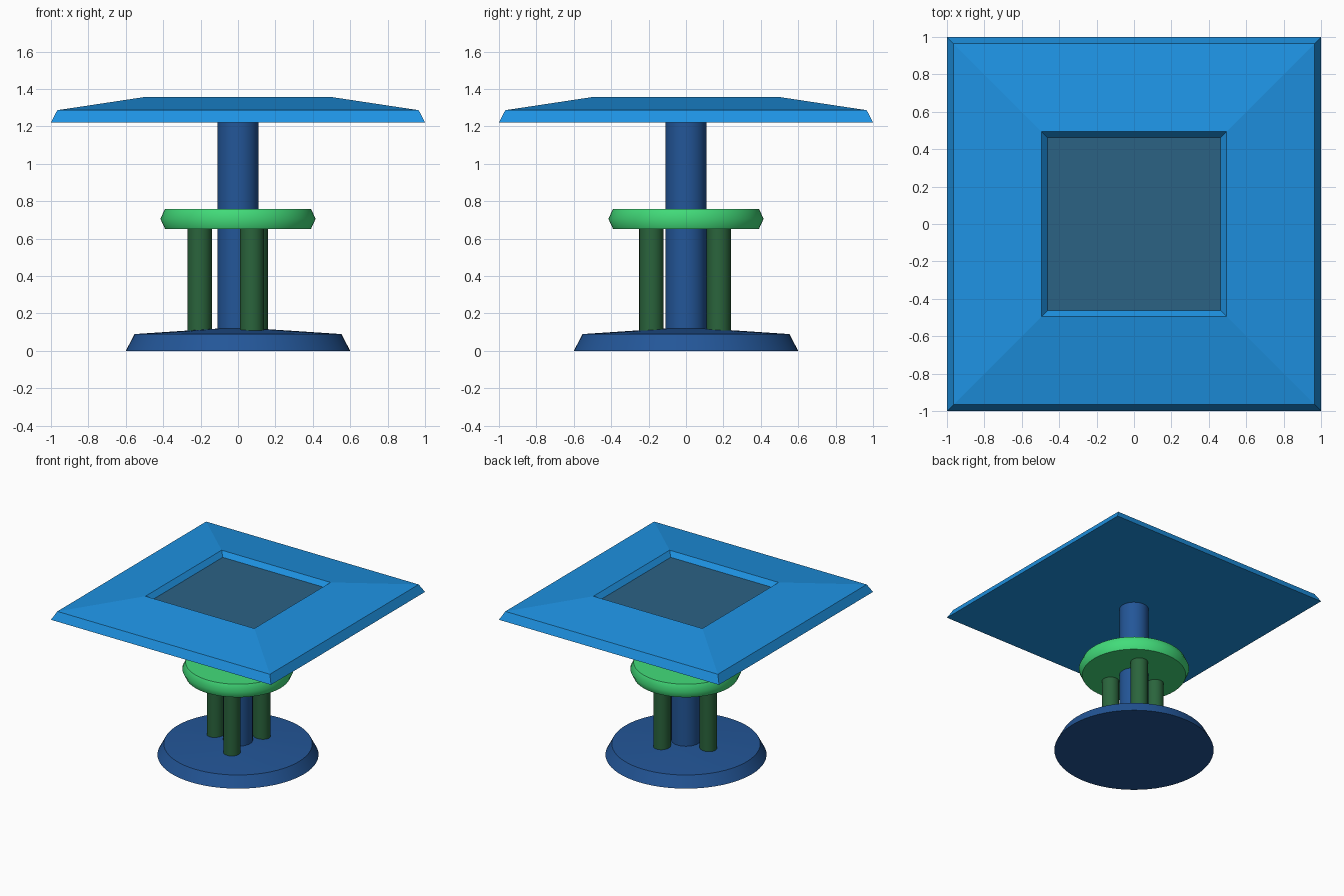
import bpy, bmesh, math

if "Cube" in bpy.data.objects:
    bpy.data.objects.remove(bpy.data.objects["Cube"])


def material(name, rgb):
    # 8-bit display colour converted to linear
    lin = [((c / 255 + 0.055) / 1.055) ** 2.4 for c in rgb]
    m = bpy.data.materials.new(name)
    m.diffuse_color = (*lin, 1)
    m.use_nodes = True
    m.node_tree.nodes["Principled BSDF"].inputs["Base Color"].default_value = m.diffuse_color
    return m


def lathe(name, profile, sides, mat, center=(0, 0), smooth=None):
    """Revolve (radius, z) points into a capped solid.
    With 4 sides the radius is the half width of a square."""
    scale, turn = (math.sqrt(2), math.pi / 4) if sides == 4 else (1, 0)
    bm = bmesh.new()
    rings = []
    for r, z in profile:
        ring = []
        for i in range(sides):
            a = turn + math.tau * i / sides
            ring.append(bm.verts.new((r * scale * math.cos(a), r * scale * math.sin(a), z)))
        rings.append(ring)
    for low, high in zip(rings, rings[1:]):
        for i in range(sides):
            j = (i + 1) % sides
            bm.faces.new((low[i], low[j], high[j], high[i]))
    bm.faces.new(rings[0][::-1])
    bm.faces.new(rings[-1])
    mesh = bpy.data.meshes.new(name)
    bm.to_mesh(mesh)
    bm.free()
    mesh.materials.append(mat)
    ob = bpy.data.objects.new(name, mesh)
    ob.location = (*center, 0)
    bpy.context.collection.objects.link(ob)
    if smooth:
        bpy.ops.object.select_all(action='DESELECT')
        ob.select_set(True)
        bpy.context.view_layer.objects.active = ob
        bpy.ops.object.shade_smooth_by_angle(angle=math.radians(smooth))
    return ob


navy = material("navy", (35, 86, 152))
blue = material("bright_blue", (30, 146, 226))
slate = material("slate_blue", (43, 98, 132))
green = material("green", (66, 220, 122))
dark_green = material("dark_green", (42, 100, 60))

# Round foot with a shallow cone on top
lathe("base", [(0.6, 0), (0.553, 0.09), (0.1, 0.12)], 64, navy, smooth=40)

# Central column
lathe("column", [(0.11, 0.1), (0.11, 1.23)], 32, navy, smooth=40)

# Three posts carrying the shelf
for n, spot in enumerate([(-0.205, 0.003), (0.075, -0.185), (0.095, 0.175)], 1):
    lathe(f"shelf_post_{n}", [(0.065, 0.09), (0.065, 0.66)], 32, dark_green, spot, smooth=40)

# Round shelf with a pointed, softly shaded rim
lathe("shelf", [(0.39, 0.652), (0.415, 0.706), (0.39, 0.76)], 64, green, smooth=55)

# Square top: bevelled edge, sloping upper face, sunken centre
lathe("tabletop", [(1, 1.222), (0.966, 1.287), (0.495, 1.358),
                   (0.463, 1.32), (0.463, 1.31)], 4, blue)

# Panel lining the sunken centre
lathe("centre_panel", [(0.463, 1.31), (0.463, 1.32)], 4, slate)
